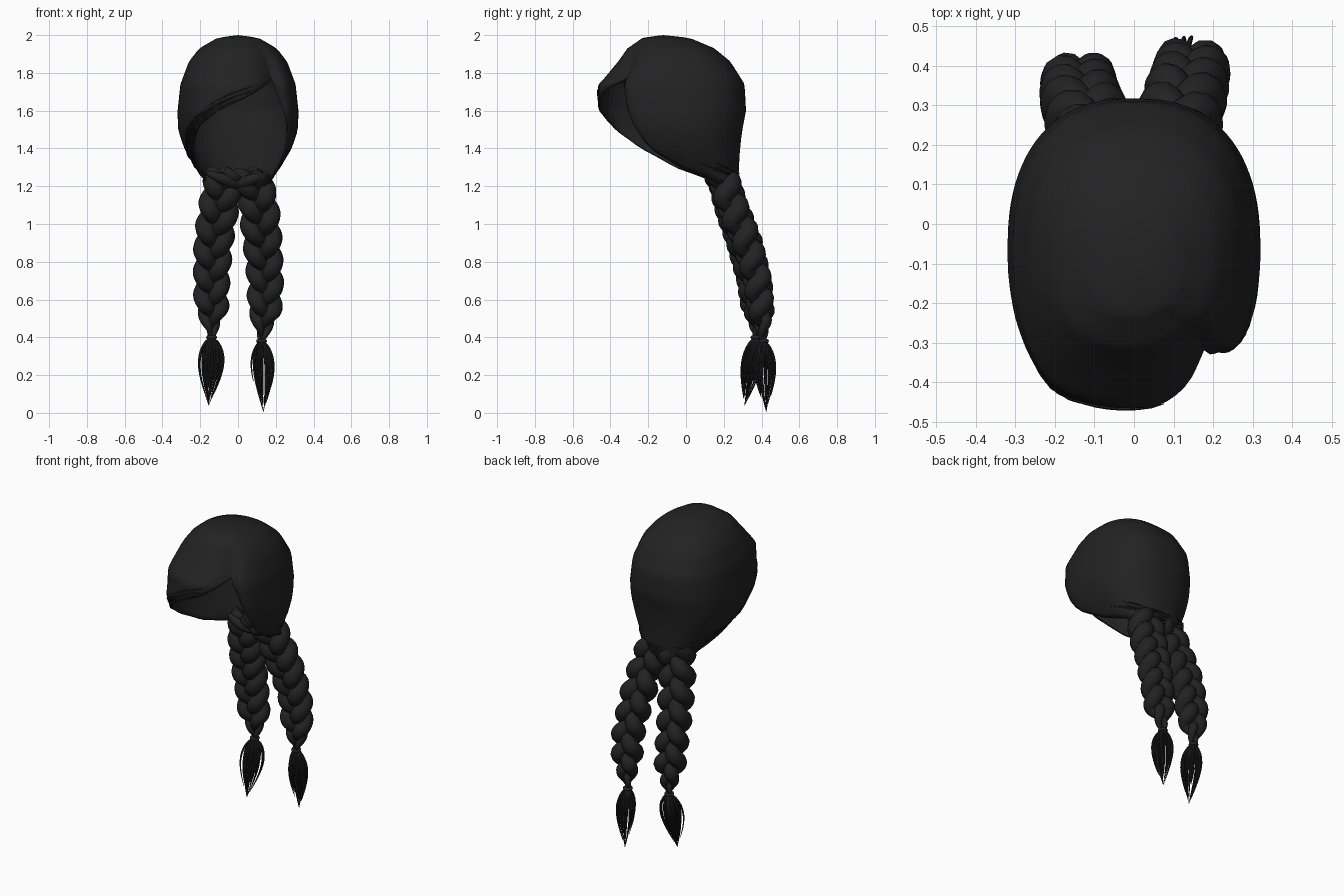
import bpy, bmesh, math, random
from mathutils import Vector

random.seed(4)
cube = bpy.data.objects.get("Cube")
if cube:
    bpy.data.objects.remove(cube, do_unlink=True)

hair = bpy.data.materials.new("black_hair")
hair.use_nodes = True
COLOUR = (0.016, 0.016, 0.016, 1)
hair.diffuse_color = COLOUR
hair.node_tree.nodes["Principled BSDF"].inputs["Base Color"].default_value = COLOUR

# Cap cross-sections: height, half width, front y, back y
SECTIONS = [(2.0, 0.01, -.13, -.11), (1.985, .11, -.23, .02), (1.93, .205, -.31, .15),
            (1.86, .26, -.36, .235), (1.74, .305, -.46, .31), (1.6, .32, -.45, .318),
            (1.5, .318, -.4, .298), (1.4, .285, -.34, .286), (1.3, .225, -.2, .28),
            (1.24, .18, -.07, .278), (1.17, .165, .1, .272)]

# Lower hairline: angle around the head (front is 270), height
HAIRLINE = [(90, 1.17), (150, 1.19), (180, 1.24), (200, 1.3), (220, 1.43), (238, 1.53),
            (256, 1.6), (270, 1.65), (284, 1.7), (303, 1.77), (307, 1.7), (324, 1.5),
            (335, 1.37), (350, 1.28), (365, 1.23), (390, 1.19), (450, 1.17)]


def lookup(table, key):
    """Linear interpolation through a table sorted by its first column."""
    flip = table[0][0] > table[-1][0]
    rows = table[::-1] if flip else table
    key = min(max(key, rows[0][0]), rows[-1][0])
    for a, b in zip(rows, rows[1:]):
        if key <= b[0]:
            f = (key - a[0]) / (b[0] - a[0])
            return [p + (q - p) * f for p, q in zip(a[1:], b[1:])]


def surface(angle, t, grow=1.0):
    """Point on the cap: t runs from crown (0) to hairline (1)."""
    angle = 90 + (angle - 90) % 360
    z = 2 - (2 - lookup(HAIRLINE, angle)[0]) * t ** 1.7
    rx, front, back = lookup(SECTIONS, z)
    c, s = math.cos(math.radians(angle)), math.sin(math.radians(angle))
    mid, ry = (front + back) / 2, (back - front) / 2
    # parting notch at the front left, fuller fringe corner at the front right
    width = 19 if angle < 307 else 14
    ry *= 1 - 0.22 * t * math.exp(-((angle - 307) / width) ** 2)
    ry *= 1 + 0.09 * t * math.exp(-((angle - 225) / 20) ** 2)
    # raised sweep of fringe along the hairline
    if 215 < angle < 303 and t > .8:
        grow *= 1 + .025 * min(1, (t - .8) * 12) * min(1, (303 - angle) / 15, (angle - 215) / 15)
    return Vector((math.copysign(abs(c) ** .83, c) * rx * grow,
                   mid + math.copysign(abs(s) ** .83, s) * ry * grow, z))


def finish(obj):
    obj.data.materials.clear()
    obj.data.materials.append(hair)
    bpy.ops.object.select_all(action='DESELECT')
    obj.select_set(True)
    bpy.context.view_layer.objects.active = obj
    if obj.type == 'CURVE':
        bpy.ops.object.convert(target='MESH')
    bpy.ops.object.shade_smooth_by_angle(angle=math.radians(50))


def tubes(name, paths, sides=2):
    """Swept round strands; each path is a list of (point, radius)."""
    curve = bpy.data.curves.new(name, 'CURVE')
    curve.dimensions = '3D'
    curve.bevel_depth = 1
    curve.bevel_resolution = sides
    curve.use_fill_caps = True
    for path in paths:
        spline = curve.splines.new('POLY')
        spline.points.add(len(path) - 1)
        for p, (co, radius) in zip(spline.points, path):
            p.co = (*co, 1)
            p.radius = radius
    obj = bpy.data.objects.new(name, curve)
    bpy.context.collection.objects.link(obj)
    finish(obj)


# Hair cap: open shell with the face opening below the fringe
ROWS = 26
angles = sorted(set(range(90, 450, 4)) | {303, 305, 307})
bm = bmesh.new()
crown = bm.verts.new((0, -.12, 2))
rings = [[bm.verts.new(surface(a, r / ROWS)) for a in angles] for r in range(2, ROWS + 1)]
count = len(angles)
for i in range(count):
    j = (i + 1) % count
    bm.faces.new((crown, rings[0][i], rings[0][j]))
    for up, low in zip(rings, rings[1:]):
        bm.faces.new((up[i], low[i], low[j], up[j]))
bmesh.ops.recalc_face_normals(bm, faces=bm.faces)
mesh = bpy.data.meshes.new("hair_cap")
bm.to_mesh(mesh)
bm.free()
cap = bpy.data.objects.new("hair_cap", mesh)
bpy.context.collection.objects.link(cap)
shell = cap.modifiers.new("thickness", 'SOLIDIFY')
shell.thickness = .012
shell.offset = -1
finish(cap)

# Loose strands lying along the hairline and gathered at the nape
wisps = []
for k in range(60):
    start = random.uniform(0, 150) if k < 26 else random.uniform(150, 245)
    span = random.uniform(25, 45)
    t0 = random.uniform(.9, .99)
    t1 = min(1, t0 + random.uniform(0, .04))
    wisps.append([(surface(start + span * f / 8, t0 + (t1 - t0) * f / 8, 1.006),
                   .001 + .004 * math.sin(math.pi * f / 8)) for f in range(9)])
tubes("hairline_wisps", wisps, 1)

# Gathered bands of hair crossing under the nape into the braids
bands = []
for side in (-1, 1):
    for k in range(4):
        drop = k * .02
        a, b = Vector((side * .16, .14 + drop, 1.27 - drop)), Vector((-side * .05, .2, 1.19 + drop))
        bands.append([(a.lerp(b, f / 8) + Vector((0, -.04 * math.sin(math.pi * f / 8), 0)),
                       .014 + .016 * math.sin(math.pi * f / 8)) for f in range(9)])
tubes("nape_bands", bands, 3)

# Braid centre lines: height, x, y
BRAIDS = {"right": [(1.27, -.07, .19), (1.1, -.1, .23), (.9, -.13, .295), (.7, -.14, .345),
                    (.5, -.14, .37), (.4, -.14, .37)],
          "left": [(1.27, .07, .19), (1.1, .11, .245), (.9, .13, .325), (.7, .145, .38),
                   (.5, .14, .4), (.38, .125, .41)]}
TIPS = {"right": Vector((-.155, .31, .04)), "left": Vector((.135, .425, .005))}

for side, line in BRAIDS.items():
    top, bottom = line[0][0], line[-1][0]

    # Three plaited strands
    strands = []
    for k in range(3):
        path = []
        for i in range(91):
            z = top + (bottom - top) * i / 90
            x, y = lookup(line, z)
            phase = (top - z) / .37 * math.tau + k * math.tau / 3
            size = min(1, .2 + (z - bottom) / .2) * (1.04 - .17 * max(0, 1 - z) / .5)
            swing = math.sin(phase)
            offset = Vector((.054 * swing, .036 * math.sin(2 * phase), 0)) * size
            path.append((Vector((x, y, z)) + offset, (.04 + .013 * abs(swing)) * size))
        strands.append(path)
    tubes(side + "_braid", strands, 4)

    # Tie ring
    tie = Vector((line[-1][1], line[-1][2], bottom))
    bpy.ops.mesh.primitive_torus_add(location=tie, major_radius=.018, minor_radius=.011,
                                     major_segments=20, minor_segments=8)
    bpy.context.object.name = side + "_braid_tie"
    finish(bpy.context.object)

    # Tuft: thin strands that bulge out and meet again near the tip
    tuft = []
    for k in range(46):
        turn = random.uniform(0, math.tau)
        bulge = random.uniform(.35, 1.02)
        length = 1 if k < 6 else random.uniform(.5, .92)
        path = []
        for i in range(13):
            f = i / 12 * length
            spread = bulge * math.sin(math.pi * f ** .68) if f < 1 else 0
            out = Vector((.07 * math.cos(turn), .06 * math.sin(turn), 0)) * spread
            path.append((tie.lerp(TIPS[side], f) + out, .007 * (1 - i / 12) ** .7 + .0008))
        tuft.append(path)
    tubes(side + "_tuft", tuft, 1)
